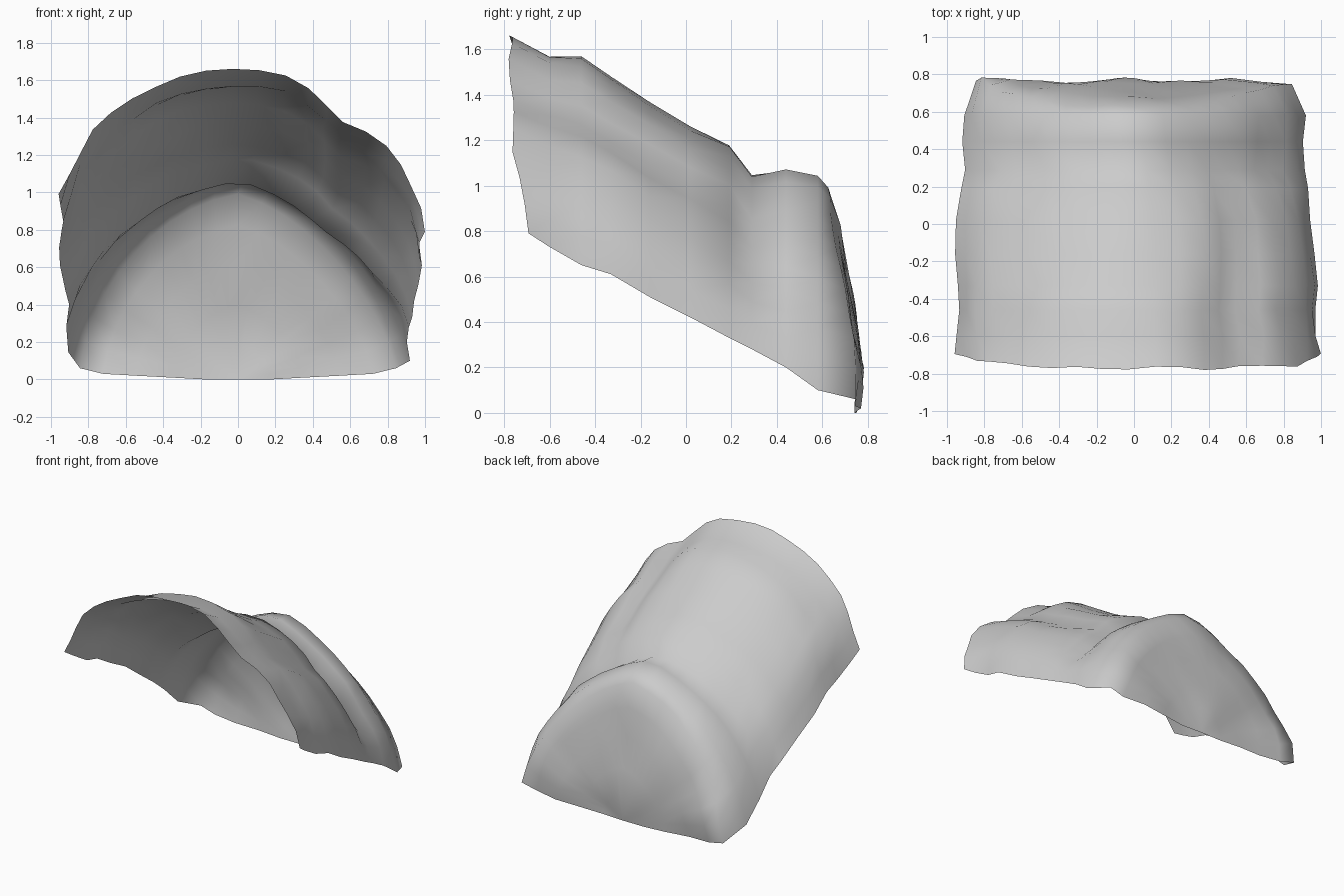
import bpy, bmesh
from math import sin, cos, asin, pi
from mathutils import Vector, noise

cube = bpy.data.objects.get("Cube")
if cube:
    bpy.data.objects.remove(cube, do_unlink=True)

# One plain rock colour
rock = bpy.data.materials.new("grey rock")
rock.use_nodes = True
rock.diffuse_color = (0.6, 0.6, 0.6, 1)
rock.node_tree.nodes["Principled BSDF"].inputs["Base Color"].default_value = (0.6, 0.6, 0.6, 1)

COLS = 20

# Arch sections of the sloping tunnel:
# y, base z, crown z, left half width, right half width, shoulder pinch, gully depth
SECTIONS = [
    (-0.77, 0.79, 1.66, 0.99, 0.98, 0.00, 0.12),
    (-0.60, 0.73, 1.57, 0.98, 0.98, 0.00, 0.13),
    (-0.46, 0.65, 1.57, 0.97, 0.98, 0.02, 0.14),
    (-0.33, 0.61, 1.48, 0.98, 0.98, 0.02, 0.14),
    (-0.16, 0.51, 1.37, 0.97, 1.00, 0.03, 0.14),
    (0.02, 0.42, 1.26, 0.94, 1.01, 0.04, 0.13),
    (0.19, 0.33, 1.19, 0.92, 0.96, 0.06, 0.12),
    (0.29, 0.28, 1.06, 0.91, 0.94, 0.09, 0.06),
    (0.44, 0.20, 1.08, 0.91, 0.93, 0.07, 0.00),
    (0.58, 0.10, 1.05, 0.92, 0.92, 0.07, 0.00),
]

# Rings closing the back wall: scale, base z
RINGS = [(0.96, 0.06), (0.82, 0.03), (0.62, 0.02), (0.4, 0.01), (0.2, 0.0)]


def lump(point, amount):
    return amount * noise.noise(point * 3.6 + Vector((4.2, 1.7, 8.3)))


def bump(t, centre, width):
    return max(0, 1 - abs(t - centre) / width)


def shoulder(t, pinch, gully):
    """Radius of the arch: pinched shoulders, with a gully and ledge on the left side."""
    if t > pi / 2:
        return 1 + pinch * sin(2 * t)
    ditch = gully * max(bump(t, 0.9, 0.38), 0.4 * bump(t, 0.55, 0.4))
    return 1 - max(1.8 * pinch * sin(2 * t), ditch)


def section_row(bm, index, y, base, crown, left, right, pinch, gully):
    row = []
    height = crown - base
    lift = min(0.2, (0.75 - y) * 0.27)      # right wall stops higher than the left
    span = pi - asin(lift / height)
    for c in range(COLS + 1):
        t = span * c / COLS
        r = shoulder(t, pinch, gully)
        half = left if t < pi / 2 else right
        p = Vector((half * r * cos(t), y, base + height * r * sin(t)))
        outward = Vector((cos(t), 0, sin(t)))
        p += outward * lump(p, 0.03 * (1 - 0.6 * sin(t) ** 8))
        if index == 0:                      # mouth rim leans back at its feet
            p.y += 0.08 * (1 - sin(t)) ** (3 if t < 1.6 else 1) + lump(p * 2, 0.03)
        row.append(bm.verts.new(p))
    return row


def wall_row(bm, scale, base):
    row = []
    for c in range(COLS + 1):
        t = pi * c / COLS
        r = scale * shoulder(t, 0.07, 0)
        x, z = 0.88 * r * cos(t), base + 0.97 * r * sin(t)
        p = Vector((x, 0.78 - 0.16 * z * z - 0.03 * (1 - min(1, z * 5)), z))
        p.y += lump(p, 0.03) - 0.04 * scale ** 4 * abs(sin(2 * t))
        row.append(bm.verts.new(p))
    return row


# Cave shell: open at the mouth and underneath
bm = bmesh.new()
rows = [section_row(bm, i, *s) for i, s in enumerate(SECTIONS)]
rows += [wall_row(bm, *r) for r in RINGS]
for a, b in zip(rows, rows[1:]):
    for c in range(COLS):
        bm.faces.new((a[c], a[c + 1], b[c + 1], b[c]))

# Middle of the back wall
foot = bm.verts.new((0, 0.75, 0))
for c in range(COLS):
    bm.faces.new((rows[-1][c], rows[-1][c + 1], foot))

bmesh.ops.recalc_face_normals(bm, faces=bm.faces)
crown_face = max(bm.faces, key=lambda f: f.calc_center_median().z)
if crown_face.normal.z < 0:
    bmesh.ops.reverse_faces(bm, faces=bm.faces)
for f in bm.faces:
    f.smooth = True

mesh = bpy.data.meshes.new("cave_shell")
bm.to_mesh(mesh)
bm.free()
mesh.materials.append(rock)
cave = bpy.data.objects.new("cave_shell", mesh)
bpy.context.collection.objects.link(cave)
